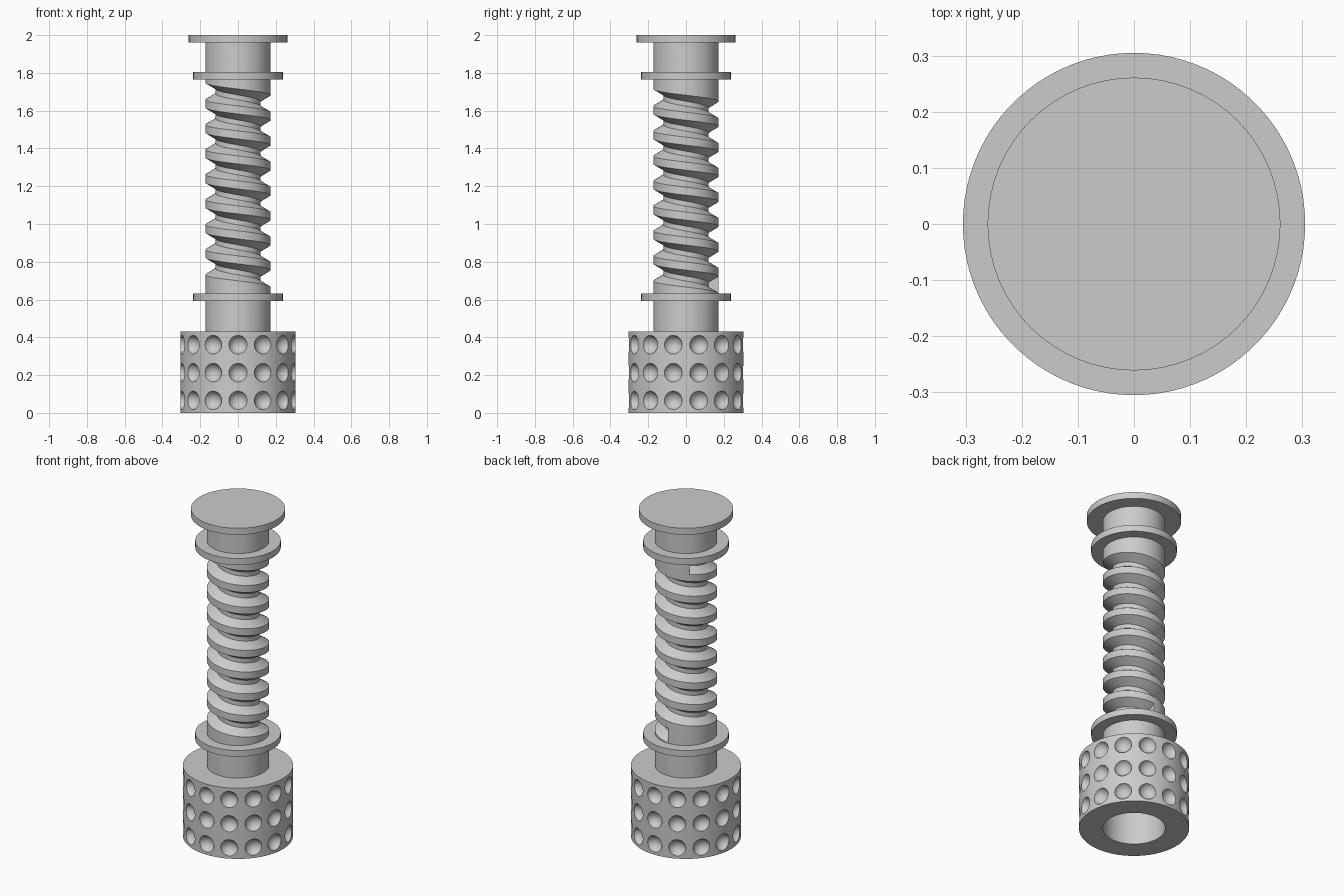
import bpy
import bmesh
from math import cos, sin, radians, tau
from mathutils import Matrix, Vector

if "Cube" in bpy.data.objects:
    bpy.data.objects.remove(bpy.data.objects["Cube"], do_unlink=True)

grey = bpy.data.materials.new("plain_grey")
grey.use_nodes = True
GREY = (0.6, 0.6, 0.6, 1)
grey.diffuse_color = GREY
grey.node_tree.nodes["Principled BSDF"].inputs["Base Color"].default_value = GREY


def finish(name, bm):
    """Turn a bmesh into a linked object."""
    bmesh.ops.recalc_face_normals(bm, faces=bm.faces)
    mesh = bpy.data.meshes.new(name)
    bm.to_mesh(mesh)
    bm.free()
    mesh.materials.append(grey)
    obj = bpy.data.objects.new(name, mesh)
    bpy.context.collection.objects.link(obj)
    return obj


def lathe(name, profile, sides):
    """Spin a closed (radius, z) profile; points on the axis become one vertex."""
    bm = bmesh.new()
    rings = []
    for r, z in profile:
        if r == 0:
            rings.append([bm.verts.new((0, 0, z))] * sides)
        else:
            rings.append([bm.verts.new((r * cos(tau * i / sides), r * sin(tau * i / sides), z))
                          for i in range(sides)])
    for a, b in zip(rings, rings[1:] + rings[:1]):
        for i in range(sides):
            j = (i + 1) % sides
            corners = list(dict.fromkeys((a[i], a[j], b[j], b[i])))
            if len(corners) > 2:
                bm.faces.new(corners)
    return finish(name, bm)


def disc(name, radius, bottom, top):
    return lathe(name, [(0, bottom), (radius, bottom), (radius, top), (0, top)], 64)


def select_only(obj):
    bpy.ops.object.select_all(action="DESELECT")
    obj.select_set(True)
    bpy.context.view_layer.objects.active = obj


def carve(obj, cutter):
    """Subtract the cutter for good, then discard it."""
    cutter.hide_render = True
    mod = obj.modifiers.new("carve", "BOOLEAN")
    mod.operation = "DIFFERENCE"
    mod.solver = "EXACT"
    mod.object = cutter
    select_only(obj)
    bpy.ops.object.modifier_apply(modifier=mod.name)
    bpy.data.objects.remove(cutter, do_unlink=True)


def groove_cutter(start_z, end_z, start_angle, turns, steps):
    """Left-handed helical sweep of a trapezoid with flat ends."""
    section = [(0.119, -0.013), (0.2, -0.061), (0.2, 0.061), (0.119, 0.013)]
    bm = bmesh.new()
    loops = []
    for k in range(steps + 1):
        t = k / steps
        a = start_angle + tau * turns * t
        z = start_z + (end_z - start_z) * t
        loops.append([bm.verts.new((r * cos(a), r * sin(a), z + h)) for r, h in section])
    for a, b in zip(loops, loops[1:]):
        for i in range(4):
            j = (i + 1) % 4
            bm.faces.new((a[i], a[j], b[j], b[i]))
    bm.faces.new(loops[0])
    bm.faces.new(loops[-1])
    return finish("groove_cutter", bm)


def dimple_cutter(columns, heights):
    """Balls around the grip, with their poles pointing outward."""
    bm = bmesh.new()
    for z in heights:
        for i in range(columns):
            a = tau * i / columns - tau / 4
            out = Vector((cos(a), sin(a), 0))
            place = Matrix.Translation(out * 0.32 + Vector((0, 0, z)))
            turn = out.to_track_quat("Z", "Y").to_matrix().to_4x4()
            bmesh.ops.create_uvsphere(bm, u_segments=24, v_segments=16,
                                      radius=0.052, matrix=place @ turn)
    return finish("dimple_cutter", bm)


# Threaded shaft
shaft = disc("threaded_shaft", 0.173, 0.42, 1.97)
carve(shaft, groove_cutter(1.721, 0.678, radians(131), 7.886, 504))

# Hollow dimpled grip
grip = lathe("dimpled_grip", [(0.173, 0), (0.305, 0), (0.305, 0.432), (0.173, 0.432)], 84)
carve(grip, dimple_cutter(14, (0.066, 0.213, 0.361)))

# Collars and end cap
parts = [shaft, grip,
         disc("lower_collar", 0.237, 0.593, 0.631),
         disc("upper_collar", 0.237, 1.764, 1.804),
         disc("end_cap", 0.261, 1.96, 2.0)]

for part in parts:
    select_only(part)
    bpy.ops.object.shade_smooth_by_angle(angle=radians(30))
